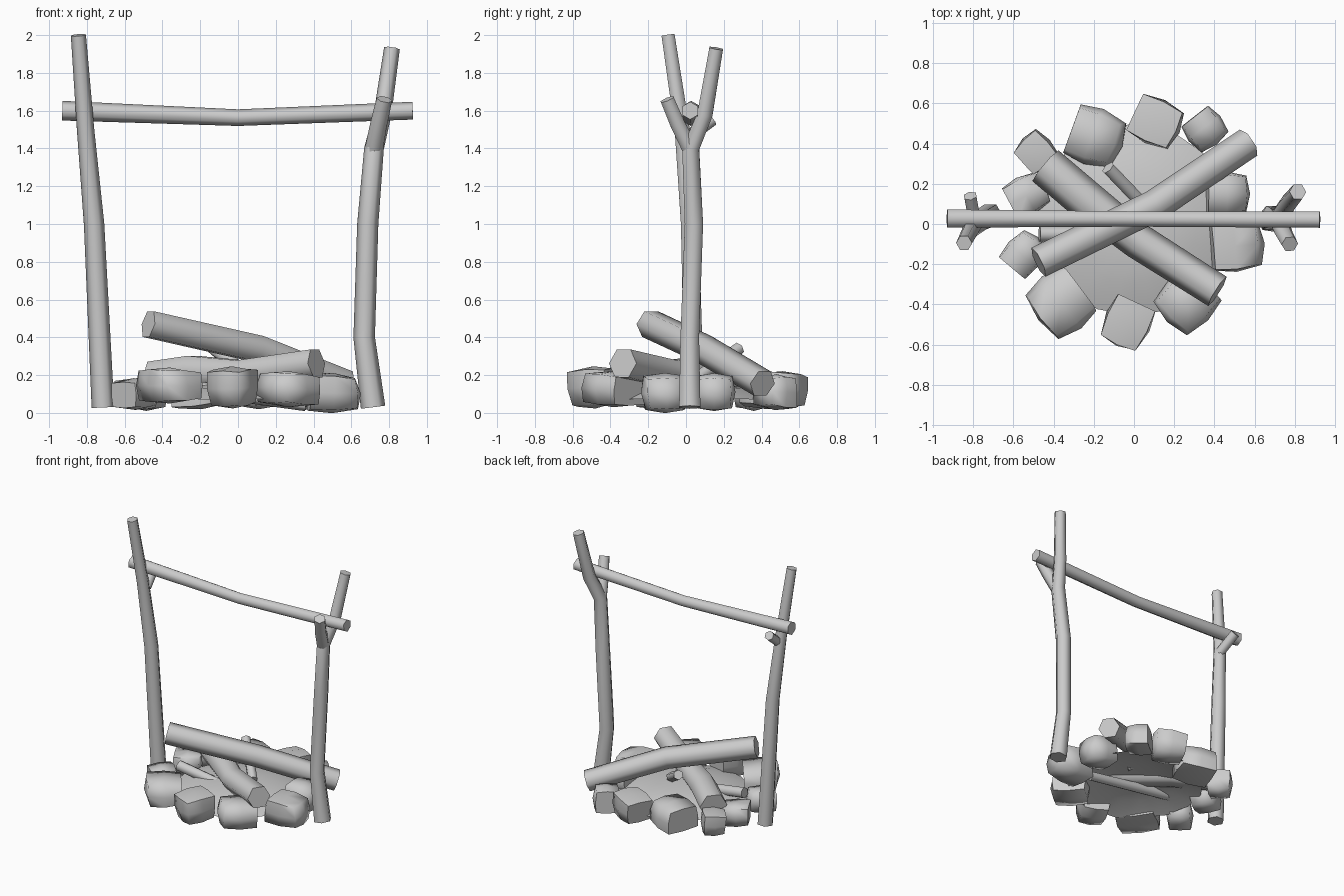
import bpy, bmesh, math, random
from mathutils import Vector, Matrix

random.seed(4)
cube = bpy.data.objects.get("Cube")
if cube:
    bpy.data.objects.remove(cube, do_unlink=True)

grey = bpy.data.materials.new("plain_grey")
grey.use_nodes = True
grey.diffuse_color = (0.6, 0.6, 0.6, 1)
grey.node_tree.nodes["Principled BSDF"].inputs["Base Color"].default_value = (0.6, 0.6, 0.6, 1)


def finish(name, bm, angle):
    bmesh.ops.recalc_face_normals(bm, faces=bm.faces)
    mesh = bpy.data.meshes.new(name)
    bm.to_mesh(mesh)
    bm.free()
    mesh.materials.append(grey)
    obj = bpy.data.objects.new(name, mesh)
    bpy.context.collection.objects.link(obj)
    bpy.ops.object.select_all(action='DESELECT')
    obj.select_set(True)
    bpy.context.view_layer.objects.active = obj
    bpy.ops.object.shade_smooth_by_angle(angle=math.radians(angle))


def branch(name, path, radii, phase=0, sides=6):
    """Six-sided wooden pole following a path, with flat sawn ends."""
    pts = [Vector(p) for p in path]
    bm = bmesh.new()
    rings = []
    for i, p in enumerate(pts):
        t = (pts[min(i + 1, len(pts) - 1)] - pts[max(i - 1, 0)]).normalized()
        ref = Vector((1, 0, 0)) if abs(t.z) > 0.75 else Vector((0, 0, 1))
        u = (ref - t * ref.dot(t)).normalized()
        v = t.cross(u)
        ring = []
        for k in range(sides):
            a = math.radians(phase) + math.tau * k / sides
            ring.append(bm.verts.new(p + (u * math.cos(a) + v * math.sin(a)) * radii[i]))
        rings.append(ring)
    for a, b in zip(rings, rings[1:]):
        for k in range(sides):
            n = (k + 1) % sides
            bm.faces.new((a[k], a[n], b[n], b[k]))
    bm.faces.new(rings[0])
    bm.faces.new(rings[-1])
    finish(name, bm, 63)


def stone(name, x, y, z, sx, sy, sz, turn):
    """Bulging block with one flat broken end."""
    bm = bmesh.new()
    bmesh.ops.create_cube(bm, size=2)
    skew = [random.uniform(-0.1, 0.1) for _ in range(4)]
    bmesh.ops.subdivide_edges(bm, edges=bm.edges, cuts=1, use_grid_fill=True)
    for v in bm.verts:
        p = v.co.lerp(v.co.normalized() * 1.25, 0.48)
        p.x = max(p.x, -0.86)
        p.y *= 1 + skew[0] * p.x + skew[1] * p.z
        p.z *= 1 + skew[2] * p.x
        p.x *= 1 + skew[3] * p.z
        v.co = p
    tilt = Matrix.Rotation(random.uniform(-0.1, 0.1), 4, 'Y')
    bm.transform(Matrix.Translation((x, y, z)) @ Matrix.Rotation(math.radians(turn), 4, 'Z')
                 @ tilt @ Matrix.Diagonal((sx / 2, sy / 2, sz / 2, 1)))
    finish(name, bm, 75)


# Forked posts
branch("left_post", [(-.715, .045, .03), (-.762, .02, 1), (-.807, -.02, 1.5), (-.845, -.095, 2)],
       [.06, .054, .046, .04])
branch("left_post_fork", [(-.79, 0, 1.45), (-.815, .14, 1.555)], [.035, .035])
branch("right_post", [(.715, .02, .03), (.668, .02, .4), (.687, .042, 1), (.72, .025, 1.4),
                      (.765, .1, 1.58), (.815, .16, 1.93)], [.065, .057, .056, .052, .047, .042])
branch("right_post_fork", [(.72, .02, 1.4), (.745, -.045, 1.53), (.775, -.1, 1.66)], [.048, .045, .042])

# Crossbar resting in the forks
branch("crossbar", [(-.93, .027, 1.6), (0, .025, 1.563), (.925, .022, 1.6)], [.052, .044, .047])

# Crossed firewood
branch("upper_log", [(-.475, -.19, .47), (.1, .09, .34), (.57, .405, .155)], [.08, .08, .078], 30)
branch("lower_log", [(-.44, .29, .185), (-.24, .12, .215), (.02, -.085, .2), (.415, -.335, .262)],
       [.1, .1, .09, .086], 30)
branch("low_stick", [(-.47, -.05, .165), (.36, -.055, .045)], [.042, .036])
branch("thin_stick", [(-.13, .28, .34), (.1, .04, .17)], [.036, .036])

# Ash bed, a thin shallow dome
bm = bmesh.new()
bmesh.ops.create_circle(bm, segments=16, radius=.48, cap_ends=True, cap_tris=True)
bmesh.ops.subdivide_edges(bm, edges=bm.edges, cuts=2, use_grid_fill=True)
for v in bm.verts:
    v.co.z = .155 - .085 * (v.co.length / .48) ** 3
bm.transform(Matrix.Translation((0, .02, 0)))
finish("ash_bed", bm, 40)

# Ring of stones: x, y, z, length, width, height, turn
ring = [
    (-.2, .435, .12, .27, .26, .18, -20), (.105, .51, .12, .24, .21, .18, -25),
    (.35, .475, .11, .18, .18, .17, -52), (-.49, .355, .1, .17, .17, .16, 42),
    (-.54, .14, .1, .2, .18, .15, 28), (-.55, -.15, .1, .2, .17, .15, 50),
    (-.36, -.39, .145, .26, .29, .17, 217), (-.03, -.485, .135, .24, .21, .2, 245),
    (.27, -.38, .125, .27, .25, .17, 225), (.5, -.11, .105, .27, .23, .19, 5),
    (.455, .15, .11, .22, .2, .18, 0),
]
for i, spec in enumerate(ring):
    stone(f"ring_stone_{i + 1}", *spec)
